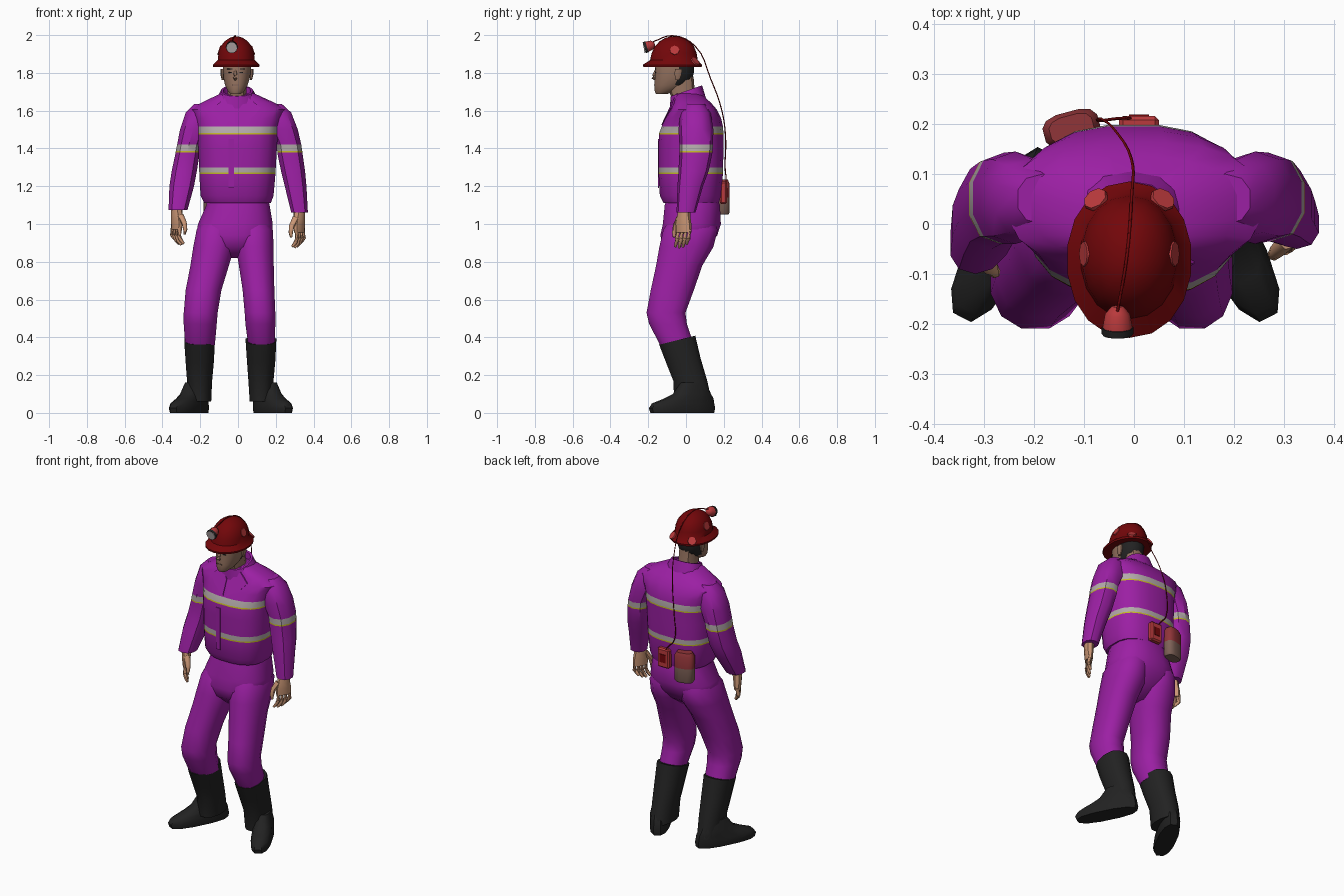
import bpy, bmesh, math
from mathutils import Vector, Matrix


def mat(name, r, g, b):
    m = bpy.data.materials.new(name)
    m.diffuse_color = (r, g, b, 1)
    return m


PURPLE = mat("purple cloth", 0.33, 0.014, 0.37)
DARKRED = mat("dark red", 0.17, 0.002, 0.003)
RED = mat("light red", 0.49, 0.042, 0.045)
DULLRED = mat("dull red", 0.28, 0.035, 0.04)
BLACK = mat("black rubber", 0.016, 0.016, 0.016)
HAND = mat("hand skin", 0.60, 0.31, 0.18)
FACE = mat("face skin", 0.30, 0.17, 0.115)
GREY = mat("reflective grey", 0.45, 0.40, 0.40)
YELLOW = mat("yellow trim", 0.55, 0.48, 0.02)
BROWN = mat("brown metal", 0.21, 0.12, 0.095)


def finish(name, bm, mats, angle=40):
    bmesh.ops.recalc_face_normals(bm, faces=bm.faces[:])
    me = bpy.data.meshes.new(name)
    bm.to_mesh(me)
    bm.free()
    for m in mats:
        me.materials.append(m)
    ob = bpy.data.objects.new(name, me)
    bpy.context.collection.objects.link(ob)
    bpy.ops.object.select_all(action='DESELECT')
    ob.select_set(True)
    bpy.context.view_layer.objects.active = ob
    bpy.ops.object.shade_smooth_by_angle(angle=math.radians(angle))
    return ob


def loft(name, rings, mats, n=12, p=2.3, bands=None, rule=None, angle=40):
    """Rings are (z, x0, x1, y0, y1[, turn in degrees[, z slope along y]])."""
    bm = bmesh.new()
    rows = []
    for r in rings:
        z, x0, x1, y0, y1 = r[:5]
        turn = math.radians(r[5]) if len(r) > 5 else 0
        slope = r[6] if len(r) > 6 else 0
        row = []
        for i in range(n):
            a = 2 * math.pi * (i + 0.5) / n
            c, s = math.cos(a), math.sin(a)
            u = math.copysign(abs(c) ** (2 / p), c) * (x1 - x0) / 2
            v = math.copysign(abs(s) ** (2 / p), s) * (y1 - y0) / 2
            x = u * math.cos(turn) - v * math.sin(turn)
            y = u * math.sin(turn) + v * math.cos(turn)
            row.append(bm.verts.new(((x0 + x1) / 2 + x, (y0 + y1) / 2 + y, z + slope * y)))
        rows.append(row)
    for k in range(len(rows) - 1):
        for i in range(n):
            j = (i + 1) % n
            f = bm.faces.new((rows[k][i], rows[k][j], rows[k + 1][j], rows[k + 1][i]))
            f.material_index = (bands or {}).get(k, 0)
    bm.faces.new(rows[0])
    bm.faces.new(rows[-1])
    if rule:
        for f in bm.faces:
            f.material_index = rule(f.calc_center_median())
    return finish(name, bm, mats, angle)


def tube(name, pts, radii, m, n=6):
    """Tapered limb through points."""
    bm = bmesh.new()
    rows = []
    for i, q in enumerate(pts):
        d = Vector(pts[min(i + 1, len(pts) - 1)]) - Vector(pts[max(i - 1, 0)])
        rot = d.to_track_quat('Z', 'Y')
        rows.append([bm.verts.new(Vector(q) + rot @ Vector((radii[i] * math.cos(t), radii[i] * math.sin(t), 0)))
                     for t in [2 * math.pi * k / n for k in range(n)]])
    for a, b in zip(rows, rows[1:]):
        for i in range(n):
            bm.faces.new((a[i], a[(i + 1) % n], b[(i + 1) % n], b[i]))
    bm.faces.new(rows[0])
    bm.faces.new(rows[-1])
    return finish(name, bm, [m], 60)


def plate(name, pts, m, depth=0.012):
    """Flat outline thickened toward the back."""
    bm = bmesh.new()
    f = bm.faces.new([bm.verts.new(q) for q in pts])
    for v in bmesh.ops.extrude_face_region(bm, geom=[f])["geom"]:
        if isinstance(v, bmesh.types.BMVert):
            v.co.y += depth
    return finish(name, bm, [m], 20)


def box(name, c, size, m, bevel=0.0):
    bm = bmesh.new()
    bmesh.ops.create_cube(bm, size=1, matrix=Matrix.Translation(c) @ Matrix.Diagonal((*size, 1)))
    if bevel:
        bmesh.ops.bevel(bm, geom=bm.edges[:], offset=bevel, segments=1, affect='EDGES')
    return finish(name, bm, [m], 20)


# Jacket body with two reflective bands
jacket = loft("jacket", [(1.11, -.18, .175, -.12, .175), (1.15, -.20, .19, -.14, .187),
                         (1.264, -.207, .20, -.147, .197), (1.272, -.207, .20, -.147, .197),
                         (1.30, -.208, .202, -.147, .198), (1.40, -.212, .208, -.147, .20),
                         (1.474, -.215, .212, -.145, .20), (1.482, -.216, .213, -.143, .20),
                         (1.517, -.22, .217, -.13, .197), (1.56, -.235, .235, -.11, .187),
                         (1.605, -.252, .255, -.088, .165), (1.64, -.20, .20, -.07, .135),
                         (1.69, -.095, .09, -.055, .08)],
              [PURPLE, GREY, YELLOW], n=20, p=2.6, bands={2: 2, 3: 1, 6: 2, 7: 1})
loft("collar", [(1.64, -.125, .115, -.085, .105, 0, .3), (1.705, -.09, .08, -.082, .085, 0, .35),
                (1.705, -.078, .068, -.07, .073, 0, .35), (1.66, -.075, .065, -.067, .07, 0, .3)],
     [PURPLE], n=14)
bpy.context.view_layer.update()
for side, s in (("left", 1), ("right", -1)):
    outline = []
    for x, z in ((.055, 1.675), (.125, 1.615), (.09, 1.575), (.01, 1.525), (.012, 1.61)):
        hit, loc, _, _ = jacket.ray_cast((s * x - .005, -1, z), (0, 1, 0))
        outline.append((s * x - .005, (loc.y if hit else -.06) - .006, z))
    plate(side + "_lapel", outline, PURPLE)
box("front_placket", (-.035, -.146, 1.32), (.03, .006, .26), PURPLE)

# Sleeves with an arm band
SLEEVES = {"right": [(1.635, -.235, -.13, .0, .10), (1.59, -.28, -.13, -.03, .13),
                     (1.50, -.31, -.165, -.04, .145), (1.42, -.325, -.195, -.04, .143),
                     (1.386, -.332, -.20, -.04, .14), (1.378, -.333, -.20, -.04, .14),
                     (1.28, -.354, -.215, -.05, .125), (1.20, -.366, -.23, -.075, .09),
                     (1.075, -.37, -.265, -.10, .015)],
           "left": [(1.635, .13, .235, .0, .10), (1.59, .13, .285, -.03, .13),
                    (1.50, .165, .32, -.04, .145), (1.42, .20, .338, -.035, .143),
                    (1.386, .205, .343, -.035, .14), (1.378, .205, .344, -.035, .14),
                    (1.28, .225, .358, -.04, .12), (1.20, .245, .365, -.045, .09),
                    (1.06, .28, .372, -.05, .05)]}
for side, rings in SLEEVES.items():
    loft(side + "_sleeve", rings, [PURPLE, GREY, YELLOW], n=10, bands={3: 1, 4: 2})

# Hands, turned so the thumb points forward and inward
for side, s, cx, cy, top in (("right", -1, -.325, -.045, 1.085), ("left", 1, .325, -.01, 1.07)):
    t = -30 * s
    loft(side + "_palm", [(top, cx - .03, cx + .03, cy - .032, cy + .032, t),
                          (top - .04, cx - .027, cx + .027, cy - .04, cy + .036, t),
                          (top - .07, cx - .024, cx + .024, cy - .048, cy + .042, t),
                          (top - .115, cx - .02, cx + .02, cy - .046, cy + .042, t)], [HAND], n=8)
    for k in range(4):
        x, y = cx + s * (k - 1.5) * .012, cy - .002 + (k - 1.5) * .02
        drop = (.005, .0, .004, .018)[k]
        tube(f"{side}_finger_{k + 1}", [(x, y, top - .10), (x + s * .006, y - .004, top - .145),
             (x - s * .004, y - .010, top - .175 + drop), (x - s * .02, y - .014, top - .195 + drop)],
             [.0125, .0115, .0105, .007], HAND)
    tube(side + "_thumb", [(cx - s * .02, cy - .025, top - .04), (cx - s * .04, cy - .045, top - .08),
         (cx - s * .046, cy - .052, top - .115), (cx - s * .043, cy - .054, top - .14)],
         [.018, .015, .012, .007], HAND)

# Trousers
loft("trouser_seat", [(1.14, -.165, .16, -.10, .165), (1.10, -.17, .17, -.115, .182),
                      (1.0, -.215, .187, -.125, .187), (.94, -.225, .187, -.138, .168),
                      (.88, -.16, .12, -.125, .12), (.82, -.07, .04, -.06, .04)],
     [PURPLE], n=16, p=2.4, angle=60)
Y = [(1.06, -.06, .13), (.97, -.125, .172), (.88, -.145, .15), (.78, -.162, .09), (.65, -.19, .045),
     (.53, -.212, .0), (.47, -.198, .008), (.36, -.14, .045)]
X = {"right": [(-.17, -.04), (-.222, -.01), (-.24, -.015), (-.255, -.045), (-.28, -.085), (-.29, -.105),
               (-.29, -.11), (-.282, -.12)],
     "left": [(.01, .14), (-.02, .187), (-.015, .192), (.002, .192), (.022, .195), (.033, .2),
              (.037, .2), (.052, .197)]}
for side in X:
    loft(side + "_trouser_leg", [(z, *x, a, b) for (z, a, b), x in zip(Y, X[side])], [PURPLE], n=12)

# Boots: shaft and splayed foot
for side, s, cx in (("right", -1, -.20), ("left", 1, .125)):
    loft(side + "_boot_shaft", [(.385, cx - .087, cx + .08, -.145, .052, 0, .25),
                                (.28, cx - .08, cx + .075, -.11, .08, 0, .1),
                                (.17, cx - .072, cx + .065, -.07, .115),
                                (.06, cx - .065, cx + .06, -.065, .14)], [BLACK], n=12)

    def sole(z, start, end, w):
        # foot outline between two distances from the heel toward the toe
        d = Vector((s * math.sin(math.radians(27)), -math.cos(math.radians(27))))
        c = Vector((cx - s * .025, .145)) + d * (start + end) / 2
        h = (end - start) / 2
        return (z, c.x - w, c.x + w, c.y - h, c.y + h, 27 * s)
    loft(side + "_boot_foot", [sole(0, 0, .37, .056), sole(.025, -.005, .378, .06),
                               sole(.05, .0, .36, .058), sole(.075, .005, .29, .056),
                               sole(.10, .02, .235, .054), sole(.16, .05, .19, .04)], [BLACK], n=12, p=2.5)

# Head
loft("neck", [(1.62, -.06, .05, -.06, .06), (1.72, -.058, .048, -.095, .045),
              (1.78, -.055, .045, -.10, .04)], [FACE], n=10)
loft("head", [(1.688, -.04, .015, -.16, -.10), (1.705, -.055, .035, -.167, -.05),
              (1.735, -.07, .052, -.168, .01), (1.77, -.077, .063, -.167, .035),
              (1.80, -.08, .068, -.166, .043), (1.83, -.082, .07, -.167, .045),
              (1.87, -.08, .07, -.16, .04)], [FACE, BLACK], n=16, p=2.2,
     rule=lambda c: 1 if c.y > -.035 and c.z > 1.75 else 0)
tube("nose", [(-.014, -.160, 1.815), (-.015, -.169, 1.787), (-.015, -.174, 1.775), (-.015, -.16, 1.765)],
     [.006, .010, .011, .008], FACE)
box("mouth", (-.014, -.166, 1.737), (.036, .006, .005), BROWN)
for s in (-1, 1):
    box("eye", (-.012 + s * .03, -.162, 1.803), (.018, .005, .006), BLACK)
    box("eyebrow", (-.012 + s * .031, -.162, 1.82), (.03, .005, .004), BLACK)
    loft("ear", [(1.762, -.012 + s * .074, .0 + s * .074, -.055, -.035),
                 (1.79, -.016 + s * .078, .004 + s * .078, -.062, -.022),
                 (1.82, -.016 + s * .078, .004 + s * .078, -.06, -.02)], [FACE], n=8)

# Helmet with brim and flat reflective patches
loft("helmet", [(1.832, -.105, .085, -.19, .06), (1.832, -.133, .114, -.226, .083),
                (1.843, -.135, .116, -.228, .085), (1.868, -.108, .09, -.19, .062),
                (1.905, -.105, .086, -.182, .056), (1.94, -.093, .074, -.165, .042),
                (1.967, -.072, .053, -.14, .018), (1.985, -.045, .027, -.11, -.015),
                (1.993, -.02, .002, -.08, -.045)], [DARKRED], n=18, p=2.1)
for k, (c, d) in enumerate([((.080, -.06, 1.92), (.94, 0, .33)), ((-.099, -.06, 1.92), (-.94, 0, .33)),
                            ((.058, .05, 1.862), (.45, .6, .66)), ((-.077, .05, 1.862), (-.45, .6, .66))]):
    c, d = Vector(c), Vector(d)
    tube(f"helmet_patch_{k + 1}", [c - d * .005, c + d * .003], [.026, .025], RED, 8)

# Head lamp, cable and belt packs
tube("lamp_body", [(-.033, -.165, 1.95), (-.033, -.18, 1.948), (-.033, -.208, 1.938)], [.012, .025, .03], RED, 10)
tube("lamp_rim", [(-.033, -.207, 1.938), (-.033, -.22, 1.934)], [.032, .032], BLACK, 10)
tube("lamp_lens", [(-.033, -.219, 1.934), (-.033, -.224, 1.933)], [.030, .029], GREY, 10)
cu = bpy.data.curves.new("cable", 'CURVE')
cu.dimensions = '3D'
cu.bevel_depth = .003
cu.bevel_resolution = 0
cu.resolution_u = 4
cu.materials.append(DARKRED)
sp = cu.splines.new('BEZIER')
path = [(-.033, -.175, 1.965), (-.015, -.07, 1.997), (-.005, .05, 1.94), (-.005, .13, 1.77),
        (-.04, .19, 1.6), (-.065, .21, 1.45), (-.065, .207, 1.30), (-.02, .212, 1.24), (.0, .21, 1.21)]
sp.bezier_points.add(len(path) - 1)
for bp, q in zip(sp.bezier_points, path):
    bp.co = q
    bp.handle_left_type = bp.handle_right_type = 'AUTO'
bpy.context.collection.objects.link(bpy.data.objects.new("lamp_cable", cu))
box("battery_box", (.01, .198, 1.165), (.08, .036, .12), RED, .008)
box("battery_label", (.01, .2165, 1.165), (.04, .006, .05), DARKRED)
loft("rescue_canister", [(1.05, -.175, -.075, .16, .222, 15), (1.06, -.183, -.067, .157, .226, 15),
                         (1.14, -.183, -.067, .157, .226, 15), (1.215, -.183, -.067, .157, .226, 15),
                         (1.235, -.17, -.08, .165, .218, 15)],
     [BROWN, DULLRED], n=12, p=3, rule=lambda c: 1 if c.z > 1.14 else 0)
